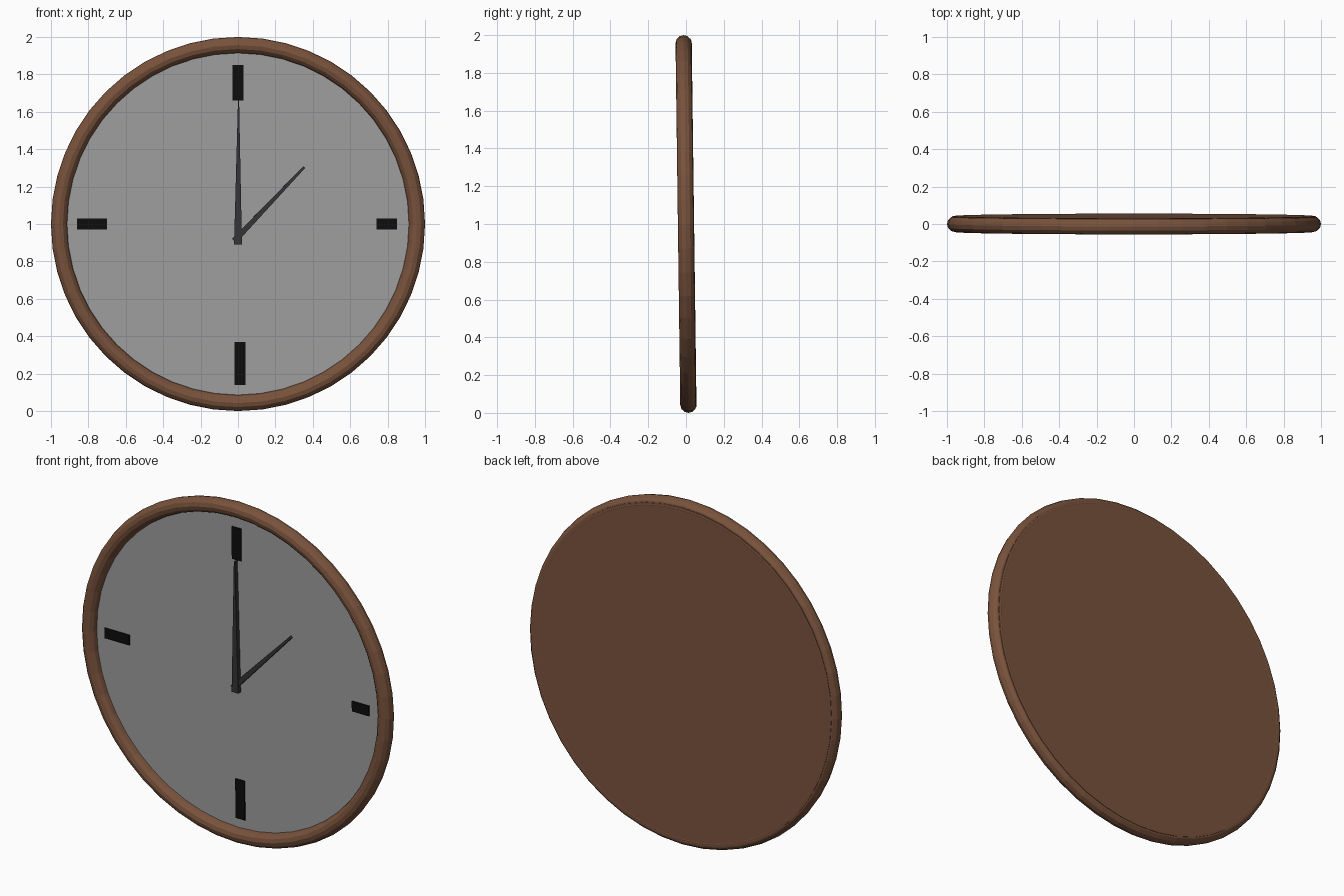
import bpy, bmesh, math
from mathutils import Matrix

if "Cube" in bpy.data.objects:
    bpy.data.objects.remove(bpy.data.objects["Cube"])

# whole clock leans forward slightly around its centre
LEAN = Matrix.Translation((0, 0, 1)) @ Matrix.Rotation(math.radians(0.75), 4, 'X')
FACE_ON = Matrix.Rotation(math.radians(90), 4, 'X')   # local z -> -y


def material(name, rgb):
    m = bpy.data.materials.new(name)
    m.diffuse_color = (*rgb, 1)
    m.use_nodes = True
    m.node_tree.nodes["Principled BSDF"].inputs["Base Color"].default_value = m.diffuse_color
    return m


wood = material("wood", (0.19, 0.085, 0.045))
black = material("black", (0.004, 0.004, 0.004))
dark = material("dark_grey", (0.035, 0.035, 0.037))
dial_grey = material("dial_grey", (0.35, 0.35, 0.35))


def finish(name, bm, mat):
    bmesh.ops.recalc_face_normals(bm, faces=bm.faces)
    me = bpy.data.meshes.new(name)
    bm.to_mesh(me)
    bm.free()
    me.transform(LEAN)
    me.materials.append(mat)
    ob = bpy.data.objects.new(name, me)
    bpy.context.collection.objects.link(ob)
    return ob


def disc(name, radius, y_front, y_back, mat):
    bm = bmesh.new()
    mid = Matrix.Translation((0, (y_front + y_back) / 2, 0))
    bmesh.ops.create_cone(bm, cap_ends=True, segments=48, radius1=radius, radius2=radius,
                          depth=y_back - y_front, matrix=mid @ FACE_ON)
    return finish(name, bm, mat)


def bar(name, start, end, w0, w1, y_front, y_back, mat):
    """Flat tapered bar between two (x, z) points on the dial."""
    dx, dz = end[0] - start[0], end[1] - start[1]
    n = math.hypot(dx, dz)
    px, pz = -dz / n / 2, dx / n / 2
    outline = [(p[0] + s * w * px, p[1] + s * w * pz)
               for p, w, s in ((start, w0, 1), (start, w0, -1), (end, w1, -1), (end, w1, 1))]
    bm = bmesh.new()
    f = bm.faces.new([bm.verts.new((x, y_back, z)) for x, z in outline])
    ext = bmesh.ops.extrude_face_region(bm, geom=[f], use_keep_orig=True)["geom"]
    bmesh.ops.translate(bm, vec=(0, y_front - y_back, 0),
                        verts=[v for v in ext if isinstance(v, bmesh.types.BMVert)])
    return finish(name, bm, mat)


# round wooden rim
bpy.ops.mesh.primitive_torus_add(major_radius=0.957, minor_radius=0.043,
                                 major_segments=48, minor_segments=12)
rim = bpy.context.object
rim.name = "rim"
rim.data.transform(LEAN @ FACE_ON)
rim.data.materials.append(wood)

# wooden back board and grey dial
disc("back_board", 0.97, 0.036, 0.042, wood)
disc("dial", 0.92, 0.0, 0.012, dial_grey)

# hands (positions relative to the dial centre)
bar("minute_hand", (0, -0.11), (0.003, 0.66), 0.042, 0.006, -0.03, -0.005, dark)
bar("hour_hand", (-0.02, -0.09), (0.355, 0.305), 0.032, 0.013, -0.024, -0.004, dark)

# plain quarter-hour marks in place of numerals
for name, a, b in (("mark_top", (0, 0.66), (0, 0.85)),
                   ("mark_right", (0.74, 0), (0.85, 0)),
                   ("mark_bottom", (0.01, -0.86), (0.01, -0.63)),
                   ("mark_left", (-0.86, 0), (-0.70, 0))):
    bar(name, a, b, 0.06, 0.06, -0.006, 0.002, black)
